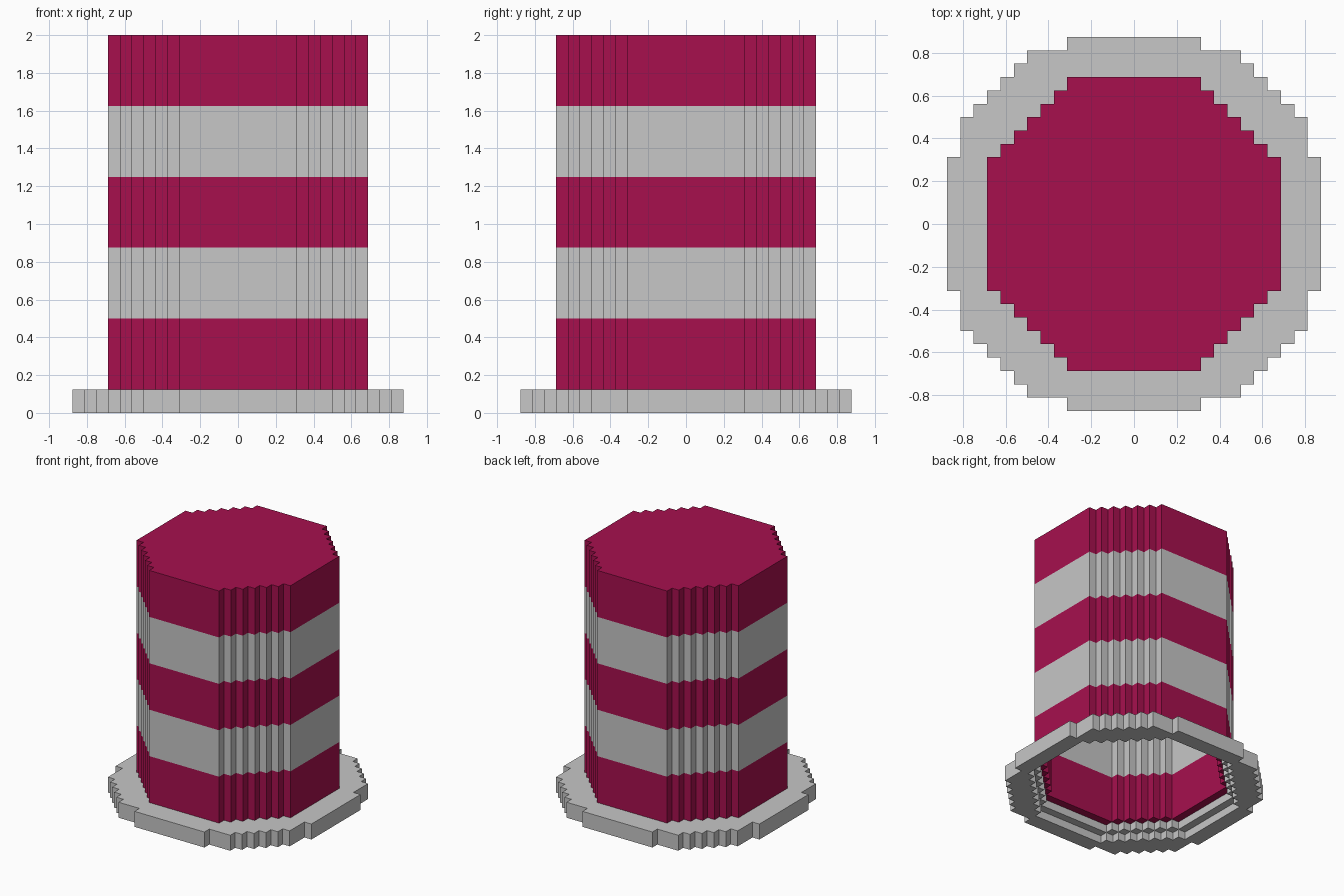
import bpy

if "Cube" in bpy.data.objects:
    bpy.data.objects.remove(bpy.data.objects["Cube"], do_unlink=True)

U = 1 / 16  # size of one block


def material(name, rgb):
    m = bpy.data.materials.new(name)
    m.use_nodes = True
    m.diffuse_color = (*rgb, 1)
    bsdf = m.node_tree.nodes["Principled BSDF"]
    bsdf.inputs["Base Color"].default_value = (*rgb, 1)
    bsdf.inputs["Roughness"].default_value = 0.8
    return m


RED, GREY = 0, 1
MATERIALS = [material("crimson", (0.385, 0.005, 0.076)),
             material("light grey", (0.57, 0.57, 0.57))]


def octagon(r):
    """Half-width of each block row, from the middle outwards."""
    return [r if j < 5 else r + 4 - j for j in range(r)]


def outline(rows):
    """Counter-clockwise stepped outline of a shape with fourfold symmetry."""
    quarter = []
    for j in range(1, len(rows)):
        if rows[j] != rows[j - 1]:
            quarter += [(rows[j - 1], j), (rows[j], j)]
    quarter.append((rows[-1], len(rows)))
    points = []
    for _ in range(4):
        points += quarter
        quarter = [(-y, x) for x, y in quarter]
    return points


class Part:
    """Collects walls and flat caps, measured in blocks."""

    def __init__(self, name):
        self.name, self.verts, self.faces, self.mats = name, [], [], []

    def quad(self, corners, mat, flip=False):
        n = len(self.verts)
        self.verts += [(x * U, y * U, z * U) for x, y, z in corners]
        face = (n, n + 1, n + 2, n + 3)
        self.faces.append(face[::-1] if flip else face)
        self.mats.append(mat)

    def wall(self, rows, z0, z1, mat, inward=False):
        pts = outline(rows)
        for (ax, ay), (bx, by) in zip(pts, pts[1:] + pts[:1]):
            self.quad([(ax, ay, z0), (bx, by, z0), (bx, by, z1), (ax, ay, z1)],
                      mat, inward)

    def cap(self, rows, z, mat, hole=(), down=False):
        for j, w in enumerate(rows):
            h = hole[j] if j < len(hole) else 0
            if h == w:
                continue
            spans = [(-w, -h), (h, w)] if h else [(-w, w)]
            for x0, x1 in spans:
                for y in (j, -j - 1):
                    self.quad([(x0, y, z), (x1, y, z),
                               (x1, y + 1, z), (x0, y + 1, z)], mat, down)

    def build(self):
        mesh = bpy.data.meshes.new(self.name)
        mesh.from_pydata(self.verts, [], self.faces)
        for m in MATERIALS:
            mesh.materials.append(m)
        mesh.polygons.foreach_set("material_index", self.mats)
        mesh.update()
        obj = bpy.data.objects.new(self.name, mesh)
        bpy.context.collection.objects.link(obj)
        return obj


# Brim: two blocks thick, with a stepped opening underneath
brim_rows = [14] * 5 + [13] * 3 + [12, 11, 10, 9, 8, 5]
lower_hole, upper_hole = octagon(12), octagon(11)
brim = Part("brim")
brim.wall(brim_rows, 0, 2, GREY)
brim.wall(lower_hole, 0, 1, GREY, inward=True)
brim.wall(upper_hole, 1, 2, GREY, inward=True)
brim.cap(brim_rows, 0, GREY, lower_hole, down=True)
brim.cap(lower_hole, 1, GREY, upper_hole, down=True)
brim.cap(brim_rows, 2, GREY, upper_hole)
brim.build()

# Crown: hollow, one block thick, in five alternating bands
outer, inner = octagon(11), octagon(10)
crown = Part("crown")
for i in range(5):
    z0, z1 = 2 + 6 * i, 8 + 6 * i
    colour = GREY if i % 2 else RED
    crown.wall(outer, z0, z1, colour)
    crown.wall(inner, z0, min(z1, 31), colour, inward=True)
crown.cap(outer, 2, RED, inner, down=True)
crown.cap(inner, 31, RED, down=True)
crown.cap(outer, 32, RED)
crown.build()
